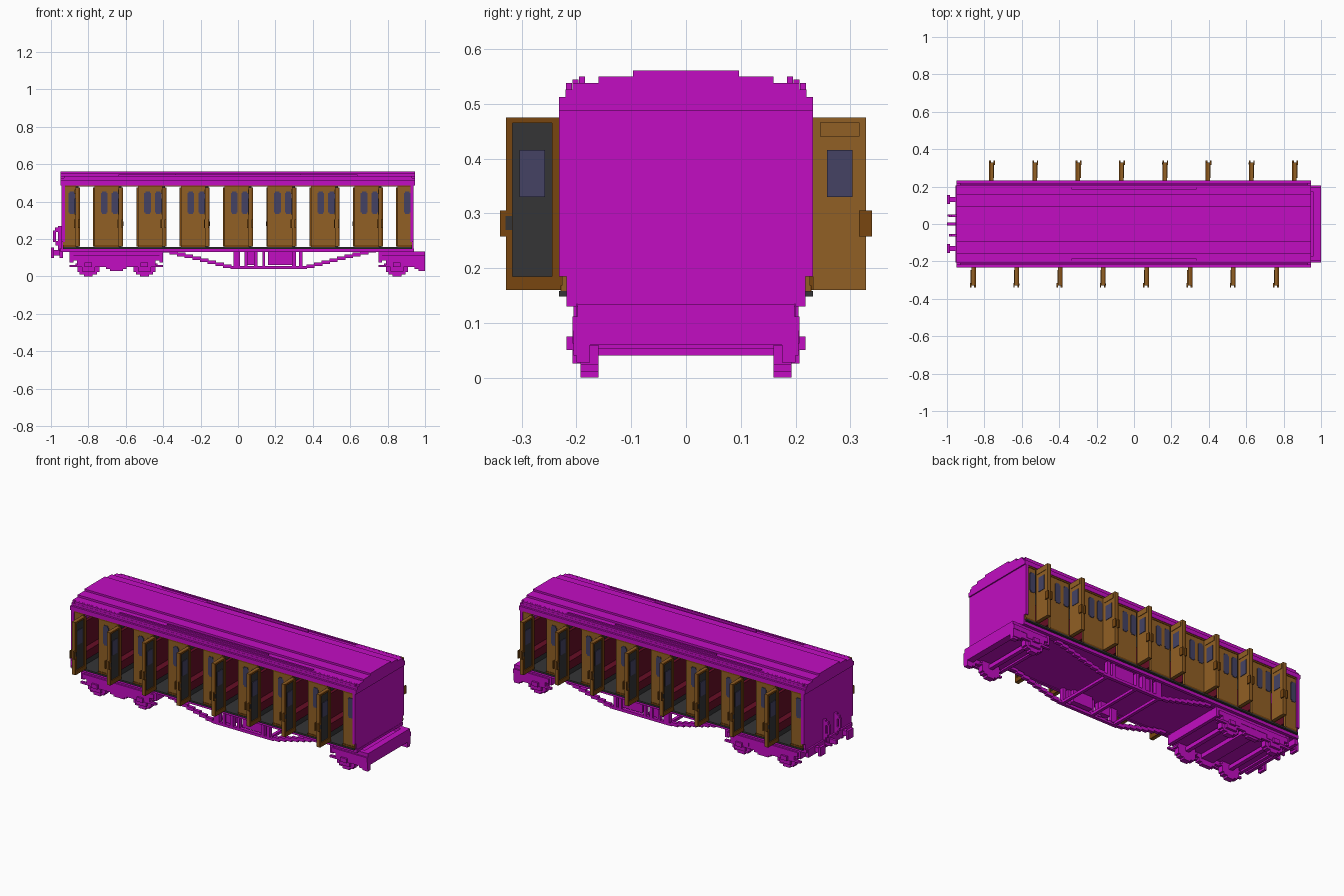
import bpy, bmesh, math

cube = bpy.data.objects.get("Cube")
if cube:
    bpy.data.objects.remove(cube)


def material(name, r, g, b):
    m = bpy.data.materials.new(name)
    m.use_nodes = True
    m.diffuse_color = (r, g, b, 1)
    m.node_tree.nodes["Principled BSDF"].inputs["Base Color"].default_value = (r, g, b, 1)
    return m


MAGENTA = material("magenta", 0.54, 0.004, 0.54)
BROWN = material("teak_brown", 0.285, 0.115, 0.018)
DARK = material("dark_brown", 0.19, 0.062, 0.005)
CHARCOAL = material("charcoal", 0.035, 0.035, 0.037)
GLASS = material("slate_blue", 0.058, 0.055, 0.127)
RED = material("dark_red", 0.13, 0.004, 0.018)


class Part:
    """Collects boxes and extruded profiles into one flat-shaded object."""

    def __init__(self, name):
        self.name, self.bm, self.mats = name, bmesh.new(), []

    def slot(self, mat):
        if mat not in self.mats:
            self.mats.append(mat)
        return self.mats.index(mat)

    def box(self, mat, x0, x1, y0, y1, z0, z1):
        verts = bmesh.ops.create_cube(self.bm, size=1)["verts"]
        for v in verts:
            v.co = ((x0 + x1) / 2 + v.co.x * (x1 - x0),
                    (y0 + y1) / 2 + v.co.y * (y1 - y0),
                    (z0 + z1) / 2 + v.co.z * (z1 - z0))
        for f in {f for v in verts for f in v.link_faces}:
            f.material_index = self.slot(mat)

    def sides(self, mat, x0, x1, y0, y1, z0, z1):
        self.box(mat, x0, x1, y0, y1, z0, z1)
        self.box(mat, x0, x1, -y1, -y0, z0, z1)

    def extrude(self, mat, profile, x0, x1):
        face = self.bm.faces.new([self.bm.verts.new((x0, y, z)) for y, z in profile])
        face.material_index = self.slot(mat)
        new = bmesh.ops.extrude_face_region(self.bm, geom=[face])["geom"]
        for v in new:
            if isinstance(v, bmesh.types.BMVert):
                v.co.x = x1
        for f in self.bm.faces:
            if f.index == -1:
                f.material_index = self.slot(mat)

    def finish(self, turned=False):
        bmesh.ops.recalc_face_normals(self.bm, faces=self.bm.faces)
        mesh = bpy.data.meshes.new(self.name)
        self.bm.to_mesh(mesh)
        self.bm.free()
        for m in self.mats:
            mesh.materials.append(m)
        ob = bpy.data.objects.new(self.name, mesh)
        bpy.context.collection.objects.link(ob)
        if turned:
            ob.rotation_euler.z = math.pi
        return ob


PITCH, COUNT = 0.2315, 8
STARTS = [-0.867 + PITCH * i for i in range(COUNT)]
OPEN = 0.1
WALL_Z = (0.157, 0.487)

# Stepped roof and end walls
steps = [(0.232, 0.512), (0.22, 0.526), (0.207, 0.538), (0.16, 0.55), (0.097, 0.561)]
half = [(0.232, 0.487)]
for i, (y, z) in enumerate(steps):
    half.append((y, z))
    if i + 1 < len(steps):
        half.append((steps[i + 1][0], z))
roof_profile = half + [(-y, z) for y, z in reversed(half)]
roof = Part("roof")
roof.extrude(MAGENTA, roof_profile, -0.95, 0.945)
for reach, y in ((0.93, 0.208), (0.64, 0.196), (0.335, 0.184)):
    roof.sides(MAGENTA, -reach, reach, y, y + 0.011, 0.525, 0.55 - (y - 0.184) * 0.5)
roof.finish()

wall_profile = ([(0.218, 0.135), (0.218, 0.185), (0.232, 0.185)] + half[1:])
wall_profile = wall_profile + [(-y, z) for y, z in reversed(wall_profile)]
for name, x0, x1 in (("right_end_wall", -0.945, -0.925), ("left_end_wall", 0.922, 0.938)):
    end = Part(name)
    end.extrude(MAGENTA, wall_profile, x0, x1)
    end.finish()

# Floor with footboards, ceiling and underframe
floor = Part("floor")
floor.box(CHARCOAL, -0.935, 0.93, -0.232, 0.232, 0.148, 0.158)
floor.finish()
ceiling = Part("ceiling")
ceiling.box(CHARCOAL, -0.92, 0.92, -0.212, 0.212, 0.481, 0.487)
ceiling.finish()
under = Part("underframe")
under.box(MAGENTA, -0.95, 0.94, -0.205, 0.205, 0.134, 0.148)
under.sides(MAGENTA, -0.95, 0.94, 0.2, 0.218, 0.13, 0.15)
under.finish()

# Partitions and seats of the compartments
seats = Part("seats")
inner = Part("partitions")
for i in range(COUNT + 1):
    x = PITCH * (i - COUNT / 2)
    if 0 < i < COUNT:
        inner.box(CHARCOAL, x - 0.006, x + 0.006, -0.21, 0.21, 0.158, 0.481)
    for side in (-1, 1):
        if (i == 0 and side < 0) or (i == COUNT and side > 0):
            continue
        for near, far, z0, z1 in ((0.006, 0.062, 0.2, 0.25), (0.006, 0.024, 0.25, 0.4),
                                  (0.006, 0.045, 0.158, 0.2)):
            a, b = sorted((x + side * near, x + side * far))
            seats.box(RED if z0 > 0.19 else CHARCOAL, a, b, -0.205, 0.205, z0, z1)
seats.finish()
inner.finish()

# Both long sides: wall panels, windows and open doors; the back is the front turned round
for prefix, turned in (("front", False), ("back", True)):
    wall = Part(prefix + "_side_wall")
    glass = Part(prefix + "_windows")
    edges = [-0.935] + [e for s in STARTS for e in (s, s + OPEN)] + [0.93]
    for a, b in zip(edges[::2], edges[1::2]):
        wall.box(BROWN, a, b, -0.226, -0.214, *WALL_Z)
        wall.box(CHARCOAL, a, b, -0.214, -0.210, *WALL_Z)
        wall.box(DARK, a, b, -0.229, -0.226, 0.157, 0.168)
        wall.box(DARK, a, b, -0.229, -0.226, 0.478, 0.487)
    for s in STARTS:
        wall.box(BROWN, s, s + OPEN, -0.226, -0.21, 0.48, 0.487)
        for x in (s - 0.04, s + OPEN + 0.034):
            glass.box(GLASS, x, x + 0.036, -0.229, -0.207, 0.342, 0.445)
            glass.box(GLASS, x + 0.006, x + 0.03, -0.229, -0.207, 0.334, 0.453)
    wall.finish(turned)
    glass.finish(turned)

    for n, s in enumerate(STARTS):
        door = Part(f"{prefix}_door_{n + 1}")
        door.box(BROWN, s - 0.003, s + 0.012, -0.329, -0.232, 0.16, 0.475)
        # Dark rim around the recessed inner lining
        for y0, y1, z0, z1 in ((-0.329, -0.317, 0.16, 0.475), (-0.245, -0.226, 0.16, 0.475),
                               (-0.317, -0.245, 0.16, 0.185), (-0.317, -0.245, 0.465, 0.475)):
            door.box(DARK, s + 0.012, s + 0.021, y0, y1, z0, z1)
        door.box(CHARCOAL, s + 0.012, s + 0.015, -0.317, -0.245, 0.185, 0.465)
        door.box(GLASS, s - 0.006, s + 0.018, -0.304, -0.257, 0.33, 0.416)
        # Raised top board and handle on the outer face
        door.box(BROWN, s - 0.006, s - 0.003, -0.317, -0.245, 0.44, 0.466)
        door.box(DARK, s - 0.01, s - 0.003, -0.34, -0.316, 0.258, 0.305)
        door.box(DARK, s + 0.012, s + 0.021, -0.34, -0.329, 0.258, 0.305)
        door.box(CHARCOAL, s + 0.015, s + 0.022, -0.33, -0.318, 0.27, 0.295)
        door.finish(turned)


# Bogies with stepped wheels; the far one is cut at the shared pivot
def bogie(name, c, limit):
    p = Part(name)

    def put(x0, x1, y0, y1, z0, z1, both=True):
        x0, x1 = c + x0, min(c + x1, limit)
        if x0 < x1 - 0.001:
            (p.sides if both else p.box)(MAGENTA, x0, x1, y0, y1, z0, z1)

    put(-0.25, 0.25, -0.17, 0.17, 0.085, 0.108, False)
    put(-0.25, 0.25, 0.17, 0.198, 0.1, 0.134)
    put(-0.235, 0.235, 0.17, 0.207, 0.085, 0.112)
    put(-0.09, 0.09, 0.175, 0.205, 0.06, 0.09)
    put(-0.055, 0.055, 0.175, 0.205, 0.04, 0.06)
    put(-0.035, 0.035, 0.175, 0.2, 0.028, 0.04)
    put(-0.04, 0.04, -0.19, 0.19, 0.06, 0.134, False)
    for x in (-0.25, 0.23):
        put(x, x + 0.02, -0.2, 0.2, 0.075, 0.13, False)
    for axle in (-0.15, 0.15):
        r, rows = 0.064, 11
        h = 2 * r / rows
        for k in range(rows):
            dz = (k + 0.5) * h - r
            w = round(math.sqrt(r * r - dz * dz) / h) * h
            put(axle - w, axle + w, 0.16, 0.193, k * h, (k + 1) * h)
        put(axle - 0.012, axle + 0.012, -0.16, 0.16, 0.052, 0.076, False)
        put(axle - 0.1, axle + 0.1, 0.19, 0.205, 0.05, 0.062)
        put(axle - 0.06, axle + 0.06, 0.19, 0.207, 0.062, 0.09)
        put(axle - 0.035, axle + 0.035, 0.19, 0.207, 0.026, 0.05)
        put(axle - 0.02, axle + 0.02, 0.19, 0.218, 0.05, 0.075)
    p.finish()


bogie("right_bogie", -0.65, 1)
bogie("left_half_bogie", 1.0, 1)

# Stepped truss rods, queen posts and cross beams
truss = Part("truss")
MID = 0.165
for k in range(9):
    for side in (-1, 1):
        a, b = sorted((MID + side * (0.2 + k * 0.041), MID + side * (0.245 + k * 0.041)))
        truss.sides(MAGENTA, a, b, 0.175, 0.195, 0.045 + k * 0.0105, 0.065 + k * 0.0105)
truss.sides(MAGENTA, MID - 0.205, MID + 0.205, 0.175, 0.195, 0.04, 0.056)
for x0, x1 in ((-0.025, 0.012), (0.035, 0.05), (0.085, 0.105), (0.13, 0.145), (0.29, 0.31), (0.325, 0.345)):
    truss.sides(MAGENTA, x0, x1, 0.17, 0.195, 0.05, 0.135)
truss.sides(MAGENTA, 0.16, 0.29, 0.15, 0.185, 0.062, 0.135)
truss.sides(MAGENTA, 0.04, 0.1, 0.15, 0.185, 0.062, 0.135)
for x in (-0.025, 0.13, 0.33):
    truss.box(MAGENTA, x, x + 0.018, -0.18, 0.18, 0.04, 0.056)
truss.finish()

# Buffers, coupling hook and hoses on the right end
gear = Part("end_gear")
gear.box(MAGENTA, -0.955, -0.935, -0.205, 0.205, 0.1, 0.15)
gear.sides(MAGENTA, -0.985, -0.95, 0.118, 0.144, 0.112, 0.142)
gear.sides(MAGENTA, -1.0, -0.985, 0.106, 0.156, 0.1, 0.154)
gear.box(MAGENTA, -1.0, -0.95, -0.008, 0.008, 0.115, 0.14)
gear.box(MAGENTA, -0.997, -0.95, 0.04, 0.05, 0.12, 0.135)
for y in (0.045, -0.06):
    gear.box(MAGENTA, -0.962, -0.945, y - 0.007, y + 0.007, 0.14, 0.27)
    gear.box(MAGENTA, -0.978, -0.962, y - 0.007, y + 0.007, 0.238, 0.262)
    gear.box(MAGENTA, -0.988, -0.974, y - 0.007, y + 0.007, 0.185, 0.245)
    gear.box(MAGENTA, -0.975, -0.955, y - 0.007, y + 0.007, 0.165, 0.19)
gear.finish()
